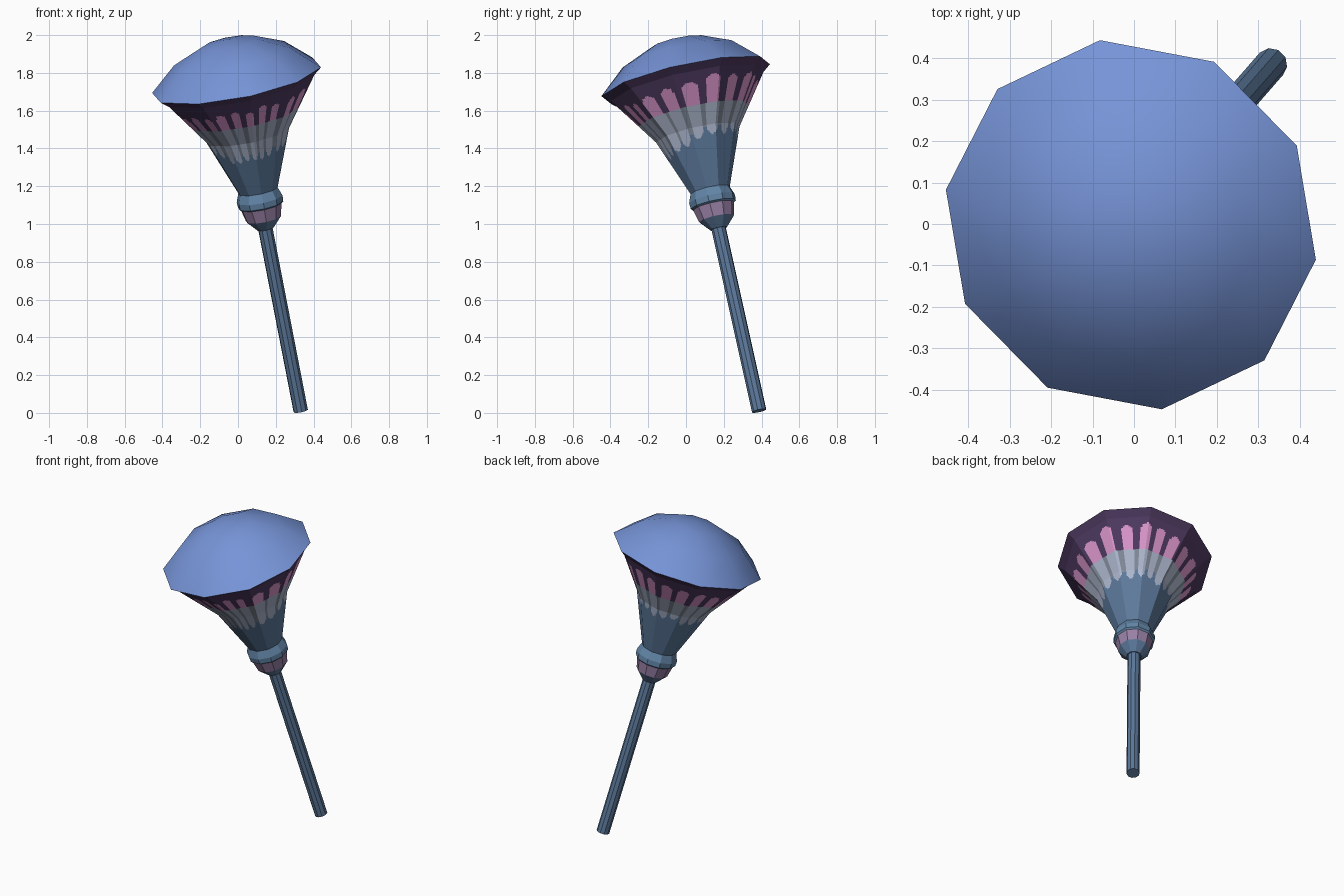
import bpy, bmesh, math
from mathutils import Vector, Matrix

if "Cube" in bpy.data.objects:
    bpy.data.objects.remove(bpy.data.objects["Cube"])

# Leaning axis shared by every part; t is the distance along it from the foot
BASE = Vector((0.332, 0.387, 0.011))
U = Vector((-0.186, -0.213, 0.959)).normalized()
EX = (Vector((1, 0, 0)) - U * U.x).normalized()
EY = U.cross(EX)
SIDES = 10
rim = Vector((0.45, -0.085, 0.068))
PHASE = math.atan2(rim.dot(EY), rim.dot(EX))
FRAME = Matrix((EX, EY, U)).transposed().to_4x4()
FRAME.translation = BASE


def material(name, rgb):
    m = bpy.data.materials.new(name)
    lin = [(c / 255 / 12.92) if c < 10 else ((c / 255 + 0.055) / 1.055) ** 2.4 for c in rgb]
    m.diffuse_color = (*lin, 1)
    m.use_nodes = True
    m.node_tree.nodes["Principled BSDF"].inputs["Base Color"].default_value = m.diffuse_color
    return m


dome_blue = material("dome blue", (118, 148, 215))
steel = material("steel blue", (92, 121, 155))
band_blue = material("band blue", (98, 133, 167))
mauve = material("mauve", (152, 128, 165))
purple = material("dark purple", (78, 57, 96))
pink = material("pink", (218, 150, 203))
pale = material("pale grey", (172, 182, 205))
grey = material("mid grey", (128, 138, 152))


def lathe(name, profile, mats, rule=None, sub=1, rings=1, smooth=False):
    """Ten-sided lathe of (radius, t) points; facets stay flat when subdivided."""
    pts = [profile[0]]
    for (r0, t0), (r1, t1) in zip(profile, profile[1:]):
        n = max(1, round(rings * math.hypot(r1 - r0, t1 - t0))) if rings > 1 else 1
        pts += [(r0 + (r1 - r0) * k / n, t0 + (t1 - t0) * k / n) for k in range(1, n + 1)]
    dirs = []
    for i in range(SIDES):
        a, b = (Vector((math.cos(PHASE + math.tau * k / SIDES),
                        math.sin(PHASE + math.tau * k / SIDES), 0)) for k in (i, i + 1))
        dirs += [a.lerp(b, j / sub) for j in range(sub)]
    bm = bmesh.new()
    loops = []
    for r, t in pts:
        if r < 1e-5:
            loops.append([bm.verts.new((0, 0, t))] * len(dirs))
        else:
            loops.append([bm.verts.new((d.x * r, d.y * r, t)) for d in dirs])
    n = len(dirs)
    for lo, hi in zip(loops, loops[1:]):
        for i in range(n):
            j = (i + 1) % n
            f = bm.faces.new(list(dict.fromkeys((lo[i], lo[j], hi[j], hi[i]))))
            f.smooth = smooth
            if rule:
                c = f.calc_center_median()
                f.material_index = rule(math.degrees(math.atan2(c.y, c.x)), c.z)
    bmesh.ops.recalc_face_normals(bm, faces=bm.faces)
    bm.transform(FRAME)
    me = bpy.data.meshes.new(name)
    bm.to_mesh(me)
    bm.free()
    for m in mats:
        me.materials.append(m)
    ob = bpy.data.objects.new(name, me)
    bpy.context.collection.objects.link(ob)
    return ob


# Painted fingers around the bell: azimuths in degrees
FINGERS = [-165, -151, -137, -121, -108, -95, -82, -70, -57, -38, -19, 2, 23,
           44, 62, 77, 93, 110, 127, 145, 162, 179]


def wrap(a):
    return (a + 180) % 360 - 180


def bell_rule(az, t):
    f = min(FINGERS, key=lambda a: abs(wrap(az - a)))
    gap = min(abs(wrap(f - a)) for a in FINGERS if a != f)
    d = abs(wrap(az - f)) / (gap * 0.33)          # 1 = edge of the finger
    top = 1.735 + 0.015 * math.cos(math.radians(az - 40)) + 0.01 * math.sin(f * 5)
    inside = d < 1 and t < top - 0.03 * (1 - math.sqrt(max(0, 1 - d * d)))
    if t > 1.63:
        return 3 if inside else 4                 # pink on purple
    drip = 0.07 * max(0, math.cos(math.radians(az + 75))) + 0.015 * math.sin(f * 3)
    if d < 1.1 and t > 1.475 - drip + 0.02 * d * d:
        return 2                                  # pale fingers
    return 1 if t > 1.515 - drip else 0           # grey between, steel below


# Handle
lathe("handle", [(0, 0), (0.039, 0), (0.039, 1.02), (0, 1.02)], [steel])

# Cup under the collar: steel underside, mauve side panels
lathe("cup", [(0, 1.005), (0.045, 1.005), (0.095, 1.06), (0.112, 1.13)], [steel, mauve],
      lambda az, t: 1 if t > 1.06 else 0)

# Collar band
lathe("collar", [(0.112, 1.13), (0.123, 1.138), (0.125, 1.17), (0.107, 1.217)], [band_blue])

# Flared bell with painted fingers
lathe("bell", [(0.107, 1.217), (0.228, 1.525), (0.417, 1.79), (0.46, 1.825)],
      [steel, grey, pale, pink, purple], bell_rule, sub=20, rings=110)

# Domed top
lathe("dome", [(0.46, 1.825), (0.316, 1.955), (0.147, 2.031), (0, 2.05)], [dome_blue], smooth=True)
